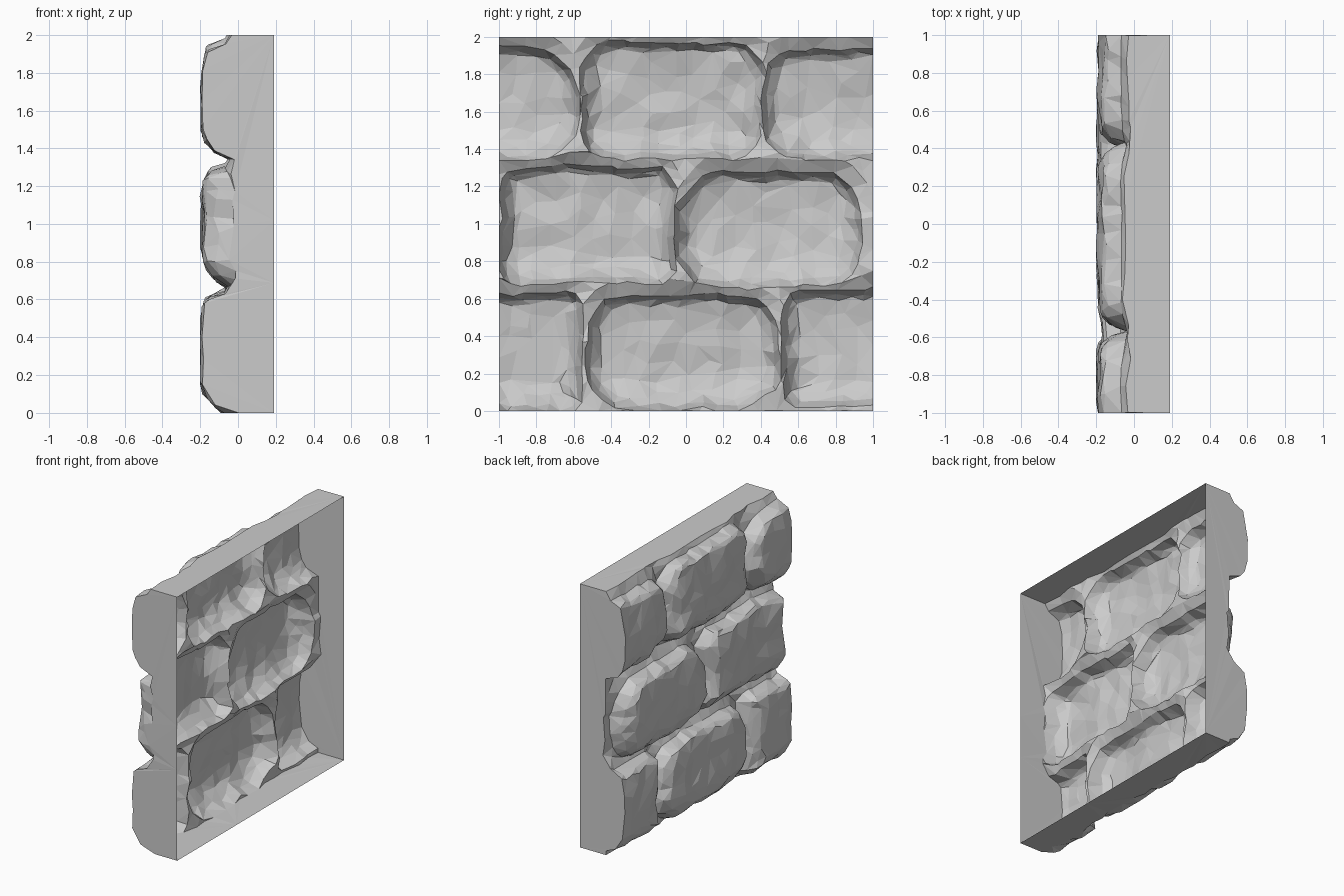
import bpy, bmesh, math
from mathutils import Vector, noise

if "Cube" in bpy.data.objects:
    bpy.data.objects.remove(bpy.data.objects["Cube"])

BACK = 0.19      # open rear rim
MORTAR = -0.022  # recessed joint depth
FACE = -0.19     # front plane of the stones
N = 130          # sampling before decimation

# Stones: y0, y1, z0, z1, corner radius
STONES = [
    (-1.50, -0.575, 1.36, 1.925, 0.25),
    (-0.56, 0.40, 1.35, 1.965, 0.17),
    (0.40, 1.50, 1.35, 1.925, 0.18),
    (-0.99, -0.06, 0.68, 1.30, 0.12),
    (-0.05, 0.94, 0.66, 1.265, 0.23),
    (-1.50, -0.55, 0.00, 0.625, 0.08),
    (-0.52, 0.49, 0.01, 0.605, 0.23),
    (0.51, 1.50, 0.03, 0.635, 0.08),
]


def n(y, z, s, seed):
    return noise.noise(Vector((y * s, z * s, seed)))


def edge_distance(y, z, stone):
    """Depth inside a rounded rectangle, and upward share of its nearest side."""
    y0, y1, z0, z1, r = stone
    dy, dz = y - (y0 + y1) / 2, z - (z0 + z1) / 2
    qy = abs(dy) - (y1 - y0) / 2 + r
    qz = abs(dz) - (z1 - z0) / 2 + r
    out = math.hypot(max(qy, 0), max(qz, 0))
    d = r - out - min(max(qy, qz), 0)
    if out > 1e-6:
        up = max(qz, 0) / out
    else:
        up = 1.0 if qz > qy else 0.0
    return d, up * (1 if dz > 0 else -1)


def depth(y, z):
    # Wobble the stone outlines
    wy = y + 0.025 * n(y, z, 4, 1.3) + 0.018 * n(y, z, 11, 2.1)
    wz = z + 0.025 * n(y, z, 4, 7.7) + 0.018 * n(y, z, 11, 5.2)
    x = MORTAR + 0.03 * n(y, z, 7, 9.4)
    for i, s in enumerate(STONES):
        d, up = edge_distance(wy, wz, s)
        if d > 0:
            # Steep top, rounded underside
            w = 0.10 + (-0.05 * up if up > 0 else -0.07 * up)
            p = min(d / w, 1)
            start = MORTAR - 0.05 * max(up, 0)
            dome = 0.025 * max(0, 1 - d / 0.25) ** 2
            top = FACE + dome + 0.020 * n(y, z, 2.5, i * 3.1) + 0.018 * n(y, z, 7, i + 0.5)
            h = start + (top - start) * math.sqrt(1 - (1 - p) ** 2)
            x = min(x, h)
        elif d > -0.09 and up > 0:
            # Mortar ledge sloping away above each stone
            x = min(x, MORTAR - 0.05 * up * (1 + d / 0.09))
    return max(x, -0.2)


# Stone face as a relief sheet
bm = bmesh.new()
rows = []
for j in range(N + 1):
    z = 2 * j / N
    rows.append([bm.verts.new((depth(-1 + 2 * i / N, z), -1 + 2 * i / N, z))
                 for i in range(N + 1)])
for j in range(N):
    for i in range(N):
        bm.faces.new((rows[j][i], rows[j + 1][i], rows[j + 1][i + 1], rows[j][i + 1]))

# Side walls drawn back to the open rim
rim = [e for e in bm.edges if e.is_boundary]
ext = bmesh.ops.extrude_edge_only(bm, edges=rim)
for v in ext["geom"]:
    if isinstance(v, bmesh.types.BMVert):
        v.co.x = BACK
bmesh.ops.recalc_face_normals(bm, faces=bm.faces)
if sum(f.normal.x for f in bm.faces) > 0:
    bmesh.ops.reverse_faces(bm, faces=bm.faces)

mesh = bpy.data.meshes.new("stone_wall_panel")
bm.to_mesh(mesh)
bm.free()
panel = bpy.data.objects.new("stone_wall_panel", mesh)
bpy.context.collection.objects.link(panel)

# Chiselled low-poly facets
dec = panel.modifiers.new("facets", "DECIMATE")
dec.ratio = 0.045
dec.use_collapse_triangulate = True
bpy.context.view_layer.objects.active = panel
panel.select_set(True)
bpy.ops.object.modifier_apply(modifier=dec.name)
bpy.ops.object.shade_flat()
